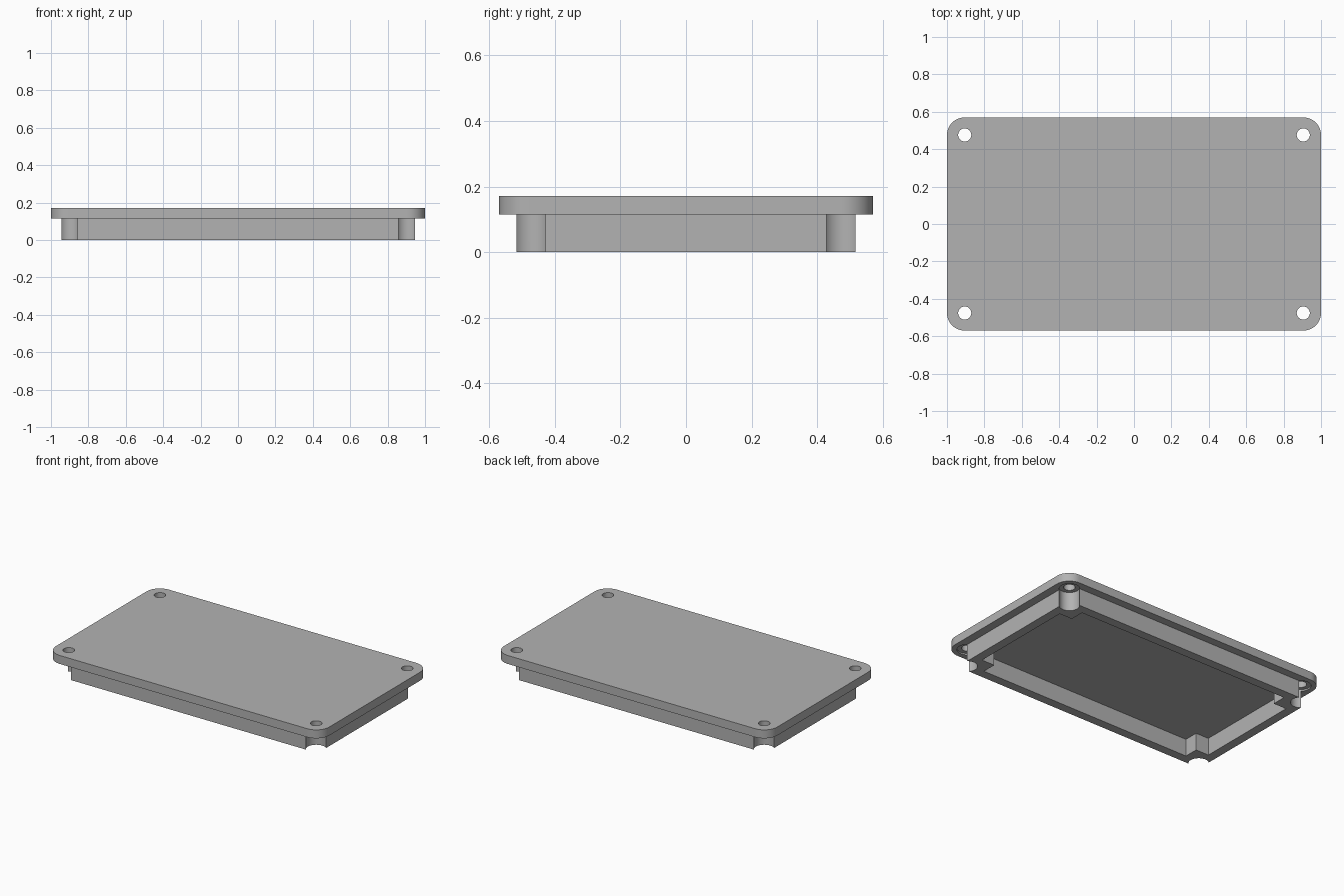
import bpy
import bmesh
from math import cos, sin, pi, radians

old = bpy.data.objects.get("Cube")
if old:
    bpy.data.objects.remove(old, do_unlink=True)

# Main dimensions
HALF_X, HALF_Y = 1.0, 0.57
TOP, UNDER = 0.171, 0.115
RIM_X, RIM_Y, WALL, POST = 0.945, 0.517, 0.06, 0.155
HOLE_X, HOLE_Y = 0.905, 0.476
HOLE_R, NOTCH_R, RECESS = 0.035, 0.062, 0.01
CORNERS = [(1, 1), (-1, 1), (-1, -1), (1, -1)]

grey = bpy.data.materials.new("light grey plastic")
grey.use_nodes = True
colour = (0.45, 0.45, 0.45, 1)
grey.diffuse_color = colour
grey.node_tree.nodes["Principled BSDF"].inputs["Base Color"].default_value = colour


def prism(name, outline, z0, z1):
    """Extrude a counter-clockwise plan outline from z0 to z1."""
    bm = bmesh.new()
    base = bm.faces.new([bm.verts.new((x, y, z0)) for x, y in outline])
    up = bmesh.ops.extrude_face_region(bm, geom=[base])["geom"]
    bmesh.ops.translate(bm, vec=(0, 0, z1 - z0),
                        verts=[v for v in up if isinstance(v, bmesh.types.BMVert)])
    bmesh.ops.recalc_face_normals(bm, faces=bm.faces)
    mesh = bpy.data.meshes.new(name)
    bm.to_mesh(mesh)
    bm.free()
    mesh.materials.append(grey)
    obj = bpy.data.objects.new(name, mesh)
    bpy.context.collection.objects.link(obj)
    return obj


def arc(cx, cy, r, start, sweep, steps):
    angles = [start + sweep * i / steps for i in range(steps + 1)]
    return [(cx + r * cos(a), cy + r * sin(a)) for a in angles]


def disc(cx, cy, r):
    return arc(cx, cy, r, 0, 2 * pi, 48)[:-1]


def select_only(obj):
    bpy.ops.object.select_all(action="DESELECT")
    obj.select_set(True)
    bpy.context.view_layer.objects.active = obj


def cut(obj, outline, z0, z1):
    """Subtract a prism from obj and remove the cutter."""
    cutter = prism("cutter", outline, z0, z1)
    cutter.hide_render = True
    mod = obj.modifiers.new("cut", "BOOLEAN")
    mod.operation, mod.solver, mod.object = "DIFFERENCE", "EXACT", cutter
    select_only(obj)
    bpy.ops.object.modifier_apply(modifier=mod.name)
    bpy.data.objects.remove(cutter, do_unlink=True)


# Rounded top plate
r = HALF_X - HOLE_X
rounded = []
for i, (sx, sy) in enumerate(CORNERS):
    rounded += arc(sx * (HALF_X - r), sy * (HALF_Y - r), r, i * pi / 2, pi / 2, 12)
plate = prism("lid_plate", rounded, UNDER, TOP)

# Locating rim under the plate
rim = prism("locating_rim", [(sx * RIM_X, sy * RIM_Y) for sx, sy in CORNERS], 0, UNDER)

# Cavity with square blocks left standing in its corners
inner_x, inner_y = RIM_X - WALL, RIM_Y - WALL
step_x, step_y = RIM_X - POST, RIM_Y - POST
cavity = []
for sx, sy in CORNERS:
    points = [(inner_x, step_y), (step_x, step_y), (step_x, inner_y)]
    if sx * sy < 0:
        points.reverse()
    cavity += [(sx * x, sy * y) for x, y in points]
cut(rim, cavity, -0.1, 0.3)

# Screw holes, shallow recesses beneath them and round rim notches
for sx, sy in CORNERS:
    x, y = sx * HOLE_X, sy * HOLE_Y
    cut(plate, disc(x, y, NOTCH_R), 0, UNDER + RECESS)
    cut(plate, disc(x, y, HOLE_R), 0, 0.3)
    cut(rim, disc(x, y, NOTCH_R), -0.1, 0.3)

for part in (plate, rim):
    select_only(part)
    bpy.ops.object.shade_smooth_by_angle(angle=radians(30))
